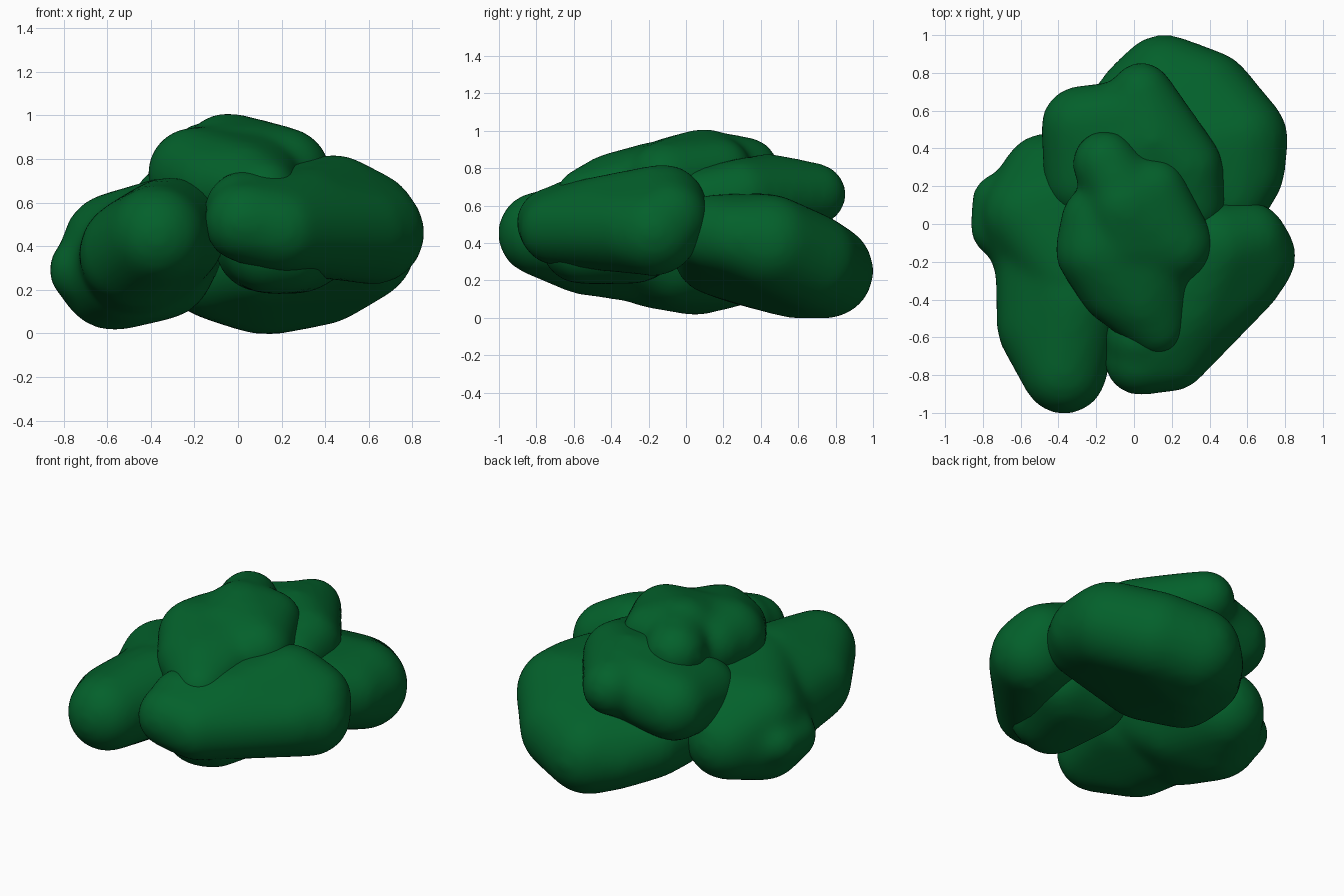
import bpy, bmesh
from mathutils import Matrix

green = bpy.data.materials.new("leaf green")
green.diffuse_color = (0.001, 0.118, 0.024, 1)


def clump(name, *groups):
    """Soft leaf clump: each group of balls (x, y, z, r) is wrapped in a hull, then all are melted together."""
    bm = bmesh.new()
    for balls in groups:
        part = bmesh.new()
        for x, y, z, r in balls:
            bmesh.ops.create_icosphere(part, subdivisions=3, radius=r,
                                       matrix=Matrix.Translation((x, y, z)))
        hull = bmesh.ops.convex_hull(part, input=part.verts)
        loose = {e for e in hull["geom_interior"] + hull["geom_unused"]
                 if isinstance(e, bmesh.types.BMVert)}
        bmesh.ops.delete(part, geom=list(loose), context='VERTS')
        tmp = bpy.data.meshes.new("tmp")
        part.to_mesh(tmp)
        part.free()
        bm.from_mesh(tmp)
        bpy.data.meshes.remove(tmp)
    mesh = bpy.data.meshes.new(name)
    bm.to_mesh(mesh)
    bm.free()
    mesh.materials.append(green)
    ob = bpy.data.objects.new(name, mesh)
    bpy.context.collection.objects.link(ob)
    rm = ob.modifiers.new("melt", 'REMESH')
    rm.mode = 'VOXEL'
    rm.voxel_size = 0.025
    rm.use_smooth_shade = True
    sm = ob.modifiers.new("soften", 'SMOOTH')
    sm.factor = 0.5
    sm.iterations = 22
    return ob


# Low clump at the back right
clump("back_clump",
      [(0.16, 0.75, 0.25, 0.257), (0.38, 0.66, 0.30, 0.265), (0.56, 0.45, 0.40, 0.26),
       (0.51, 0.14, 0.45, 0.21), (0.05, 0.35, 0.36, 0.28), (-0.10, 0.50, 0.28, 0.22),
       (0.02, 0.68, 0.24, 0.21), (0.10, 0.58, 0.25, 0.255), (-0.12, 0.30, 0.30, 0.23),
       (0.08, 0.15, 0.34, 0.22), (0.30, 0.40, 0.40, 0.27), (0.59, 0.27, 0.43, 0.21)])

# Long clump on the left
clump("left_clump",
      [(-0.57, 0.05, 0.27, 0.26), (-0.46, 0.24, 0.30, 0.245), (-0.30, 0.15, 0.42, 0.25),
       (-0.32, -0.25, 0.46, 0.26), (-0.35, -0.05, 0.30, 0.24), (-0.56, 0.05, 0.40, 0.25),
       (-0.50, -0.18, 0.30, 0.25)],
      [(-0.37, -0.78, 0.45, 0.23), (-0.48, -0.54, 0.37, 0.25), (-0.31, -0.40, 0.46, 0.26),
       (-0.46, -0.05, 0.33, 0.28)],
      [(-0.72, 0.13, 0.30, 0.14), (-0.71, -0.02, 0.29, 0.16), (-0.45, 0.00, 0.35, 0.26)])

# Clump at the front right
clump("front_right_clump",
      [(0.03, -0.72, 0.51, 0.19), (0.20, -0.69, 0.475, 0.20), (0.37, -0.43, 0.50, 0.23),
       (0.62, -0.17, 0.46, 0.24), (0.57, -0.28, 0.47, 0.22), (0.44, -0.12, 0.59, 0.235),
       (0.60, -0.09, 0.53, 0.215), (0.30, -0.45, 0.54, 0.22)],
      [(0.03, -0.60, 0.56, 0.19), (0.10, -0.40, 0.55, 0.20), (0.40, -0.25, 0.55, 0.22)])

# Small clump under the front right one
clump("under_clump",
      [(0.14, -0.57, 0.39, 0.21), (0.22, -0.55, 0.38, 0.20), (0.28, -0.28, 0.39, 0.21),
       (0.32, -0.25, 0.41, 0.21), (0.10, -0.25, 0.40, 0.21)])

# Upper middle clump towards the back
clump("middle_clump",
      [(-0.28, 0.52, 0.57, 0.215), (-0.26, 0.23, 0.54, 0.22), (0.00, 0.30, 0.65, 0.20),
       (0.02, 0.56, 0.64, 0.21), (0.10, 0.35, 0.64, 0.22)],
      [(0.04, 0.69, 0.66, 0.17), (0.10, 0.44, 0.67, 0.21), (0.27, 0.30, 0.65, 0.205),
       (0.30, 0.10, 0.62, 0.185), (-0.10, 0.35, 0.61, 0.23)])

# Top clump, with two ridges at its back
clump("top_clump",
      [(-0.15, 0.32, 0.79, 0.18), (-0.02, 0.10, 0.79, 0.215)],
      [(0.11, 0.18, 0.79, 0.175), (0.22, -0.11, 0.74, 0.205), (-0.05, -0.10, 0.76, 0.20),
       (-0.05, 0.10, 0.80, 0.215)],
      [(-0.20, -0.14, 0.73, 0.22), (-0.20, 0.02, 0.74, 0.19), (-0.10, -0.33, 0.68, 0.20),
       (0.12, -0.54, 0.64, 0.165), (0.03, -0.40, 0.68, 0.20), (0.12, -0.10, 0.75, 0.18)])
